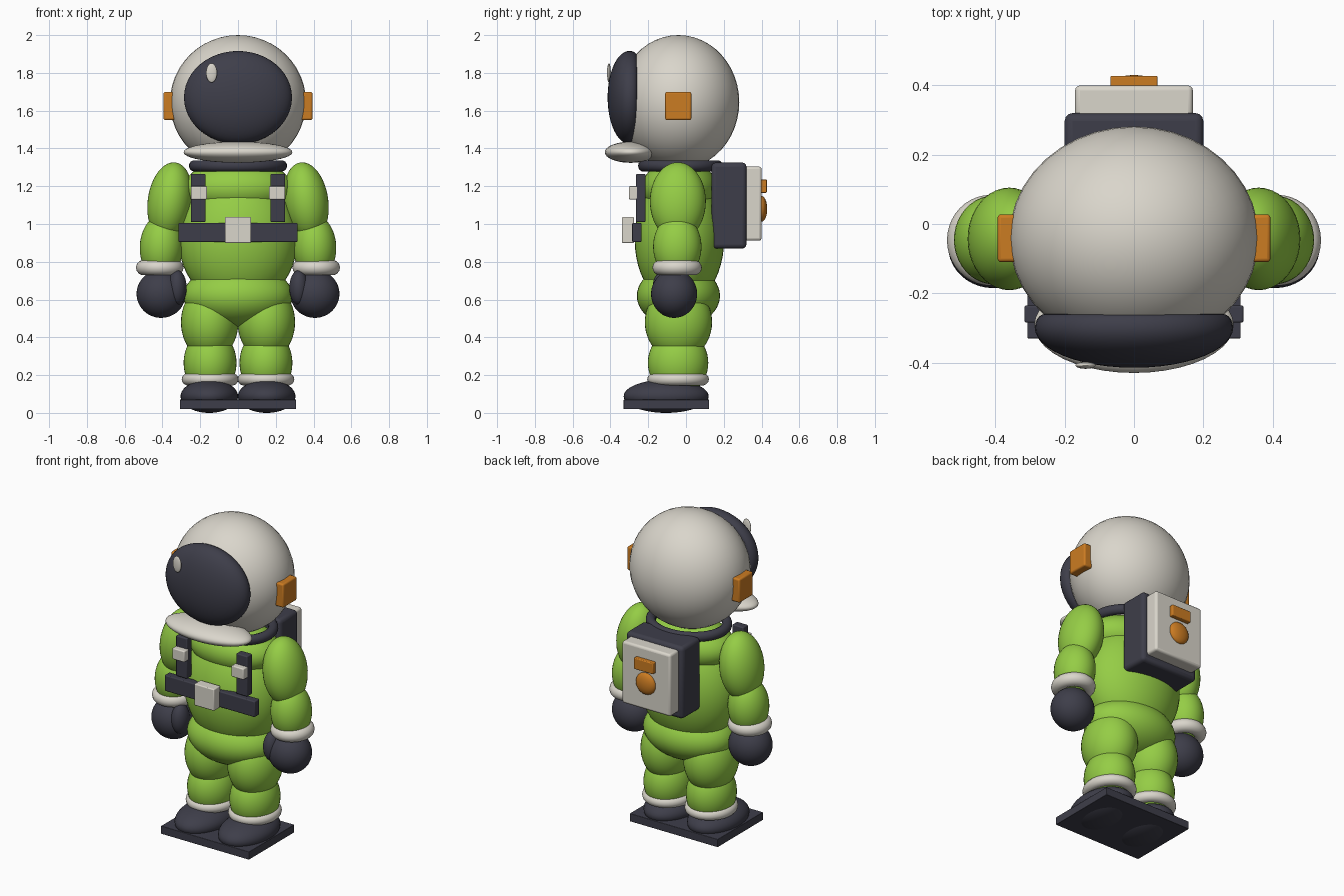
import bpy, math
from mathutils import Matrix, Vector

cube = bpy.data.objects.get("Cube")
if cube:
    bpy.data.objects.remove(cube, do_unlink=True)


def material(name, rgb):
    m = bpy.data.materials.new(name)
    m.use_nodes = True
    m.diffuse_color = (*rgb, 1)
    bsdf = next(n for n in m.node_tree.nodes if n.type == 'BSDF_PRINCIPLED')
    bsdf.inputs["Base Color"].default_value = (*rgb, 1)
    bsdf.inputs["Roughness"].default_value = 0.6
    return m


LIME = material("lime fabric", (0.30, 0.61, 0.06))
WHITE = material("warm white shell", (0.70, 0.67, 0.60))
DARK = material("dark slate", (0.048, 0.048, 0.068))
ORANGE = material("orange accent", (0.60, 0.20, 0.016))


def finish(name, mat, matrix=None, angle=40):
    """Name the active object, bake its transform, colour and smooth it."""
    o = bpy.context.object
    o.name = name
    if matrix is not None:
        o.data.transform(matrix)
    o.data.materials.clear()
    o.data.materials.append(mat)
    bpy.ops.object.shade_smooth_by_angle(angle=math.radians(angle))
    return o


def placed(center, size, tilt=0):
    return (Matrix.Translation(center) @ Matrix.Rotation(math.radians(tilt), 4, 'Y')
            @ Matrix.Diagonal((*size, 1)))


def ball(name, mat, center, radii, tilt=0):
    bpy.ops.mesh.primitive_uv_sphere_add(segments=40, ring_count=24, radius=1)
    return finish(name, mat, placed(center, radii, tilt))


def ring(name, mat, center, major, minor, y_scale=1.0):
    bpy.ops.mesh.primitive_torus_add(major_segments=40, minor_segments=14,
                                     major_radius=major, minor_radius=minor)
    return finish(name, mat, placed(center, (1, y_scale, 1)))


def box(name, mat, low, high, bevel=0.006):
    low, high = Vector(low), Vector(high)
    bpy.ops.mesh.primitive_cube_add(size=1)
    o = finish(name, mat, placed((low + high) / 2, high - low))
    mod = o.modifiers.new("soft edges", 'BEVEL')
    mod.width = bevel
    mod.segments = 3
    return o


def lathe_y(name, mat, profile, center, rx, rz, steps=48):
    """Revolve (radius, y) points about the y axis into an elliptical dome."""
    verts, faces = [], []
    for r, y in profile:
        for i in range(steps):
            a = math.tau * i / steps
            verts.append((center[0] + rx * r * math.cos(a), y,
                          center[1] + rz * r * math.sin(a)))
    for k in range(len(profile) - 1):
        for i in range(steps):
            j = (i + 1) % steps
            faces.append((k * steps + i, k * steps + j,
                          (k + 1) * steps + j, (k + 1) * steps + i))
    faces.append(tuple(reversed(range(steps))))
    faces.append(tuple(range(len(verts) - steps, len(verts))))
    mesh = bpy.data.meshes.new(name)
    mesh.from_pydata(verts, [], faces)
    o = bpy.data.objects.new(name, mesh)
    bpy.context.collection.objects.link(o)
    bpy.ops.object.select_all(action='DESELECT')
    o.select_set(True)
    bpy.context.view_layer.objects.active = o
    return finish(name, mat, angle=60)


# Helmet with domed visor, chin guard and glint
ball("helmet", WHITE, (0, -0.04, 1.645), (0.36, 0.322, 0.355))
front = [(math.sin(t), -0.30 - 0.115 * math.cos(t))
         for t in (math.pi / 2 * (i + 0.1) / 12 for i in range(12))]
back = [(0.9 + 0.1 * math.cos(t), -0.30 + 0.04 * math.sin(t))
        for t in (math.pi / 2 * i / 5 for i in range(6))]
lathe_y("visor", DARK, front + back, (0, 1.67), 0.286, 0.246)
ball("chin_guard", WHITE, (0, -0.292, 1.38), (0.288, 0.138, 0.056))
ball("visor_glint", WHITE, (-0.14, -0.408, 1.80), (0.029, 0.01, 0.051))
ring("neck_ring", DARK, (0, -0.03, 1.308), 0.23, 0.03, 0.86)

# Torso and hips
ball("upper_chest", LIME, (0, -0.035, 1.19), (0.29, 0.20, 0.15))
ball("torso", LIME, (0, -0.035, 0.92), (0.315, 0.237, 0.36))
ball("hips", LIME, (0, -0.04, 0.62), (0.29, 0.22, 0.165))

# Limbs, straps and ear pads on both sides
for side, s in (("left", 1), ("right", -1)):
    ball(f"{side}_upper_arm", LIME, (s * 0.36, -0.043, 1.12),
         (0.118, 0.148, 0.208), -8 * s)
    ball(f"{side}_forearm", LIME, (s * 0.405, -0.046, 0.88), (0.115, 0.128, 0.17), -3 * s)
    ring(f"{side}_cuff", WHITE, (s * 0.414, -0.047, 0.769), 0.085, 0.041, 1.04)
    ball(f"{side}_glove", DARK, (s * 0.407, -0.063, 0.63), (0.13, 0.122, 0.127))
    ball(f"{side}_thumb", DARK, (s * 0.322, -0.115, 0.663), (0.05, 0.062, 0.092))

    ball(f"{side}_thigh", LIME, (s * 0.15, -0.04, 0.48), (0.152, 0.178, 0.20))
    ball(f"{side}_shin", LIME, (s * 0.148, -0.042, 0.265), (0.14, 0.16, 0.175))
    ring(f"{side}_ankle_ring", WHITE, (s * 0.148, -0.042, 0.178), 0.117, 0.033, 1.09)
    ball(f"{side}_boot", DARK, (s * 0.152, -0.105, 0.088), (0.152, 0.225, 0.088))

    x0, x1 = sorted((s * 0.172, s * 0.25))
    box(f"{side}_strap", DARK, (x0, -0.265, 1.01), (x1, -0.215, 1.265))
    x0, x1 = sorted((s * 0.164, s * 0.25))
    box(f"{side}_strap_clip", WHITE, (x0, -0.302, 1.13), (x1, -0.255, 1.20))
    x0, x1 = sorted((s * 0.335, s * 0.394))
    box(f"{side}_ear_pad", ORANGE, (x0, -0.11, 1.55), (x1, 0.028, 1.70), 0.01)

# Shared base plate under the boots
box("sole_plate", DARK, (-0.308, -0.33, 0.02), (0.308, 0.123, 0.07), 0.003)

# Belt
box("belt", DARK, (-0.316, -0.285, 0.905), (0.316, -0.235, 1.005))
box("belt_buckle", WHITE, (-0.07, -0.34, 0.90), (0.07, -0.275, 1.037))

# Backpack
box("backpack", DARK, (-0.20, 0.135, 0.87), (0.20, 0.32, 1.325), 0.022)
box("backpack_panel", WHITE, (-0.17, 0.29, 0.912), (0.17, 0.40, 1.304), 0.014)
box("backpack_bar", ORANGE, (-0.068, 0.39, 1.165), (0.068, 0.428, 1.235), 0.005)
ball("backpack_button", ORANGE, (0, 0.40, 1.08), (0.068, 0.03, 0.068))
